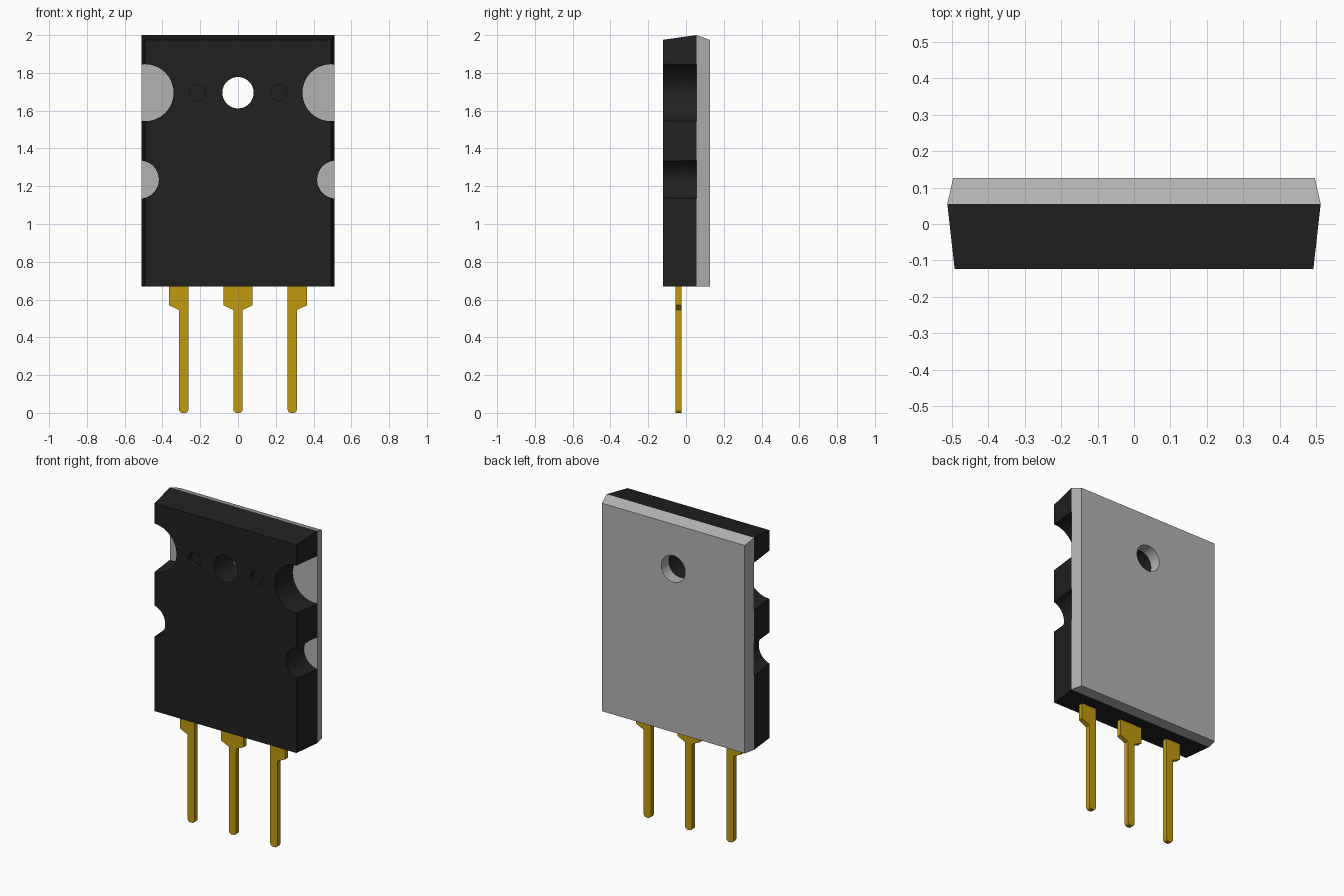
import bpy
import bmesh
import math

cube = bpy.data.objects.get("Cube")
if cube:
    bpy.data.objects.remove(cube, do_unlink=True)


def make_material(name, rgb, metallic=0.0):
    m = bpy.data.materials.new(name)
    m.use_nodes = True
    m.diffuse_color = (*rgb, 1)
    bsdf = m.node_tree.nodes["Principled BSDF"]
    bsdf.inputs["Base Color"].default_value = (*rgb, 1)
    bsdf.inputs["Roughness"].default_value = 0.5
    return m


BLACK = make_material("black plastic", (0.0152, 0.0152, 0.0152))
GREY = make_material("grey metal", (0.45, 0.45, 0.45))
GOLD = make_material("gold metal", (0.53, 0.32, 0.005))


def loft(name, front, back, y0, y1, material):
    """Solid between two matching (x, z) outlines at y0 (front) and y1 (back)."""
    bm = bmesh.new()
    a = [bm.verts.new((x, y0, z)) for x, z in front]
    b = [bm.verts.new((x, y1, z)) for x, z in back]
    n = len(a)
    bm.faces.new(a)
    bm.faces.new(b[::-1])
    for i in range(n):
        j = (i + 1) % n
        bm.faces.new((a[j], a[i], b[i], b[j]))
    bmesh.ops.recalc_face_normals(bm, faces=bm.faces)
    mesh = bpy.data.meshes.new(name)
    bm.to_mesh(mesh)
    bm.free()
    mesh.materials.append(material)
    obj = bpy.data.objects.new(name, mesh)
    bpy.context.collection.objects.link(obj)
    return obj


def slab(half_width, top, bottom=0.67):
    return [(-half_width, bottom), (half_width, bottom),
            (half_width, top), (-half_width, top)]


def drill(obj, x, z, radius, y0, y1):
    """Cut a round hole along y from y0 to y1."""
    circle = [(x + radius * math.cos(math.tau * i / 48),
               z + radius * math.sin(math.tau * i / 48)) for i in range(48)]
    cutter = loft("hole_cutter", circle, circle, y0, y1, obj.data.materials[0])
    cutter.hide_render = True
    mod = obj.modifiers.new("hole", 'BOOLEAN')
    mod.operation = 'DIFFERENCE'
    mod.solver = 'EXACT'
    mod.object = cutter
    select(obj)
    bpy.ops.object.modifier_apply(modifier=mod.name)
    bpy.data.objects.remove(cutter, do_unlink=True)


def select(obj):
    bpy.ops.object.select_all(action='DESELECT')
    obj.select_set(True)
    bpy.context.view_layer.objects.active = obj


FRONT, SEAM, BACK = -0.123, 0.055, 0.126
HOLE_Z = 1.695

# Moulded case, tapering toward the front, and the metal plate behind it
case = loft("case", slab(0.492, 1.975), slab(0.512, 2.0), FRONT, SEAM, BLACK)
plate = loft("back_plate", slab(0.512, 2.0), slab(0.496, 1.975), SEAM, BACK, GREY)

# Mounting hole through both
for part in (case, plate):
    drill(part, 0, HOLE_Z, 0.083, -0.3, 0.3)

# Side notches through the case, and shallow round dimples on its face
for side in (-1, 1):
    drill(case, side * 0.492, HOLE_Z, 0.151, -0.3, 0.2)
    drill(case, side * 0.52, 1.235, 0.101, -0.3, 0.2)
    drill(case, side * 0.215, HOLE_Z, 0.043, -0.3, FRONT + 0.03)

for part in (case, plate):
    select(part)
    bpy.ops.object.shade_smooth_by_angle(angle=math.radians(20))


# Pins: narrow leg with a blunted tip, widening at a sloped shoulder
def pin(name, x, left, right):
    w = 0.025
    outline = [(-0.012, 0), (0.012, 0), (0.021, 0.007), (w, 0.018),
               (w, 0.545), (right, 0.57), (right, 0.69),
               (-left, 0.69), (-left, 0.57), (-w, 0.545),
               (-w, 0.018), (-0.021, 0.007)]
    outline = [(x + px, pz) for px, pz in outline]
    loft(name, outline, outline, -0.055, -0.025, GOLD)


pin("right_pin", -0.287, 0.078, 0.025)
pin("middle_pin", 0, 0.078, 0.078)
pin("left_pin", 0.287, 0.025, 0.078)
